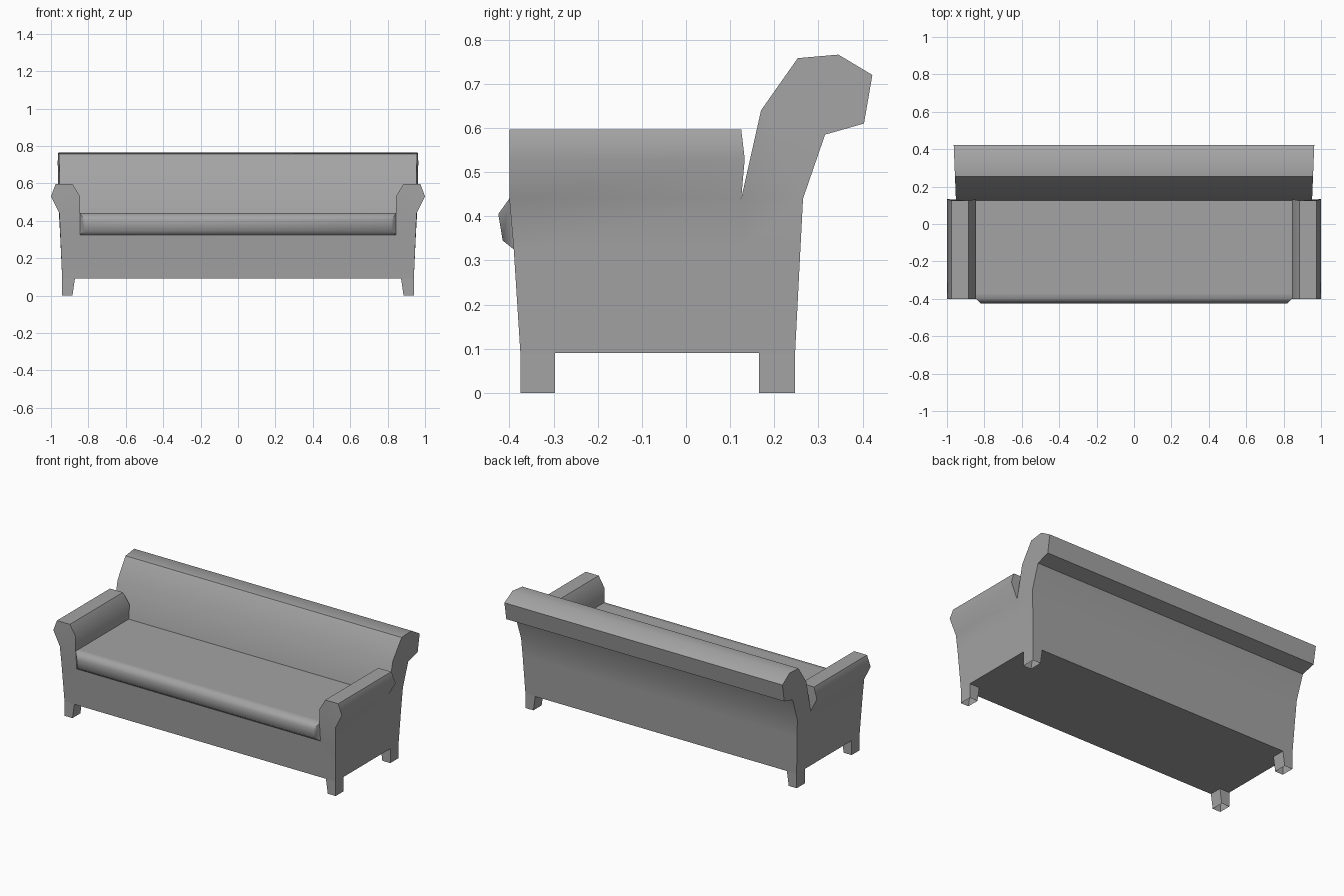
import bpy, bmesh, math

cube = bpy.data.objects.get("Cube")
if cube:
    bpy.data.objects.remove(cube, do_unlink=True)

GREY = (0.37, 0.37, 0.37, 1)
mat = bpy.data.materials.new("grey upholstery")
mat.use_nodes = True
mat.diffuse_color = GREY
mat.node_tree.nodes["Principled BSDF"].inputs["Base Color"].default_value = GREY


def face(bm, points):
    return bm.faces.new([bm.verts.new(p) for p in points])


def loft(bm, a, b, closed=True, skip=()):
    """Bridge two matching point lists with quads."""
    n = len(a)
    for i in range(n if closed else n - 1):
        if i not in skip:
            j = (i + 1) % n
            face(bm, [a[i], a[j], b[j], b[i]])


def finish(bm, name, angle):
    bmesh.ops.remove_doubles(bm, verts=bm.verts, dist=0.0005)
    bmesh.ops.recalc_face_normals(bm, faces=bm.faces)
    mesh = bpy.data.meshes.new(name)
    bm.to_mesh(mesh)
    bm.free()
    mesh.materials.append(mat)
    ob = bpy.data.objects.new(name, mesh)
    bpy.context.collection.objects.link(ob)
    bpy.ops.object.select_all(action='DESELECT')
    ob.select_set(True)
    bpy.context.view_layer.objects.active = ob
    bpy.ops.object.shade_smooth_by_angle(angle=math.radians(angle))
    return ob


INNER = 0.845   # inside of the arms
NOTCH = 0.125   # where arms meet the backrest
SEAT_Z = 0.44


def flare(y):
    return 0.947 + 0.04 * y


def ring(z, xf, xm, xb, yf, yb):
    return [(xf, yf, z), (xm, NOTCH, z), (xb, yb, z), (-xb, yb, z),
            (-xm, NOTCH, z), (-xf, yf, z), (-INNER, yf, z), (INNER, yf, z)]


# Frame: tapered base, open where the cushion fills the front
frame = bmesh.new()
low = ring(0.09, 0.94, 0.94, 0.94, -0.375, 0.247)
mid = ring(0.325, 0.95, 0.948, 0.951, -0.39, 0.259)
top = ring(SEAT_Z, 0.955, flare(NOTCH), flare(0.265), -0.40, 0.265)
loft(frame, low, mid)
loft(frame, mid, top, skip=(6,))
face(frame, low)

# Backrest with rolled top
back = [(NOTCH, SEAT_Z), (0.17, 0.64), (0.253, 0.758), (0.345, 0.766),
        (0.422, 0.72), (0.403, 0.61), (0.315, 0.585), (0.265, SEAT_Z)]
ends = [[(s * flare(y), y, z) for y, z in back] for s in (1, -1)]
loft(frame, ends[0], ends[1], closed=False)
for end in ends:
    face(frame, end)

# Flared arms
arm = [(0.955, SEAT_Z), (1.0, 0.53), (0.975, 0.597), (0.885, 0.597),
       (INNER, 0.53), (INNER, SEAT_Z)]
for s in (1, -1):
    front = [(s * x, -0.40, z) for x, z in arm]
    rear = [(s * x, 0.133 if z == 0.53 else NOTCH, z) for x, z in arm]
    rear[0] = (s * flare(NOTCH), NOTCH, SEAT_Z)
    loft(frame, front, rear, closed=False)
    face(frame, front)
    face(frame, rear)
finish(frame, "sofa_frame", 48)

# Seat cushion with a rounded, bevelled front lip
seat = bmesh.new()
section = [(INNER, NOTCH, SEAT_Z), (INNER, -0.37, SEAT_Z), (INNER, -0.40, SEAT_Z),
           (0.82, -0.425, 0.405), (0.82, -0.415, 0.345), (INNER, -0.39, 0.325)]
mirror = [(-x, y, z) for x, y, z in section]
loft(seat, section, mirror, closed=False)
for end in (section, mirror):
    face(seat, end[2:])
finish(seat, "seat_cushion", 57)

# Short hollow legs, open underneath
for side, s in (("left", 1), ("right", -1)):
    for place, y0, y1 in (("front", -0.375, -0.297), ("back", 0.165, 0.247)):
        leg = bmesh.new()
        rings = [[(s * 0.94, y0, z), (s * 0.94, y1, z), (s * x, y1, z), (s * x, y0, z)]
                 for x, z in ((0.885, 0), (0.872, 0.09))]
        loft(leg, rings[0], rings[1])
        finish(leg, f"{place}_leg_{side}", 30)
